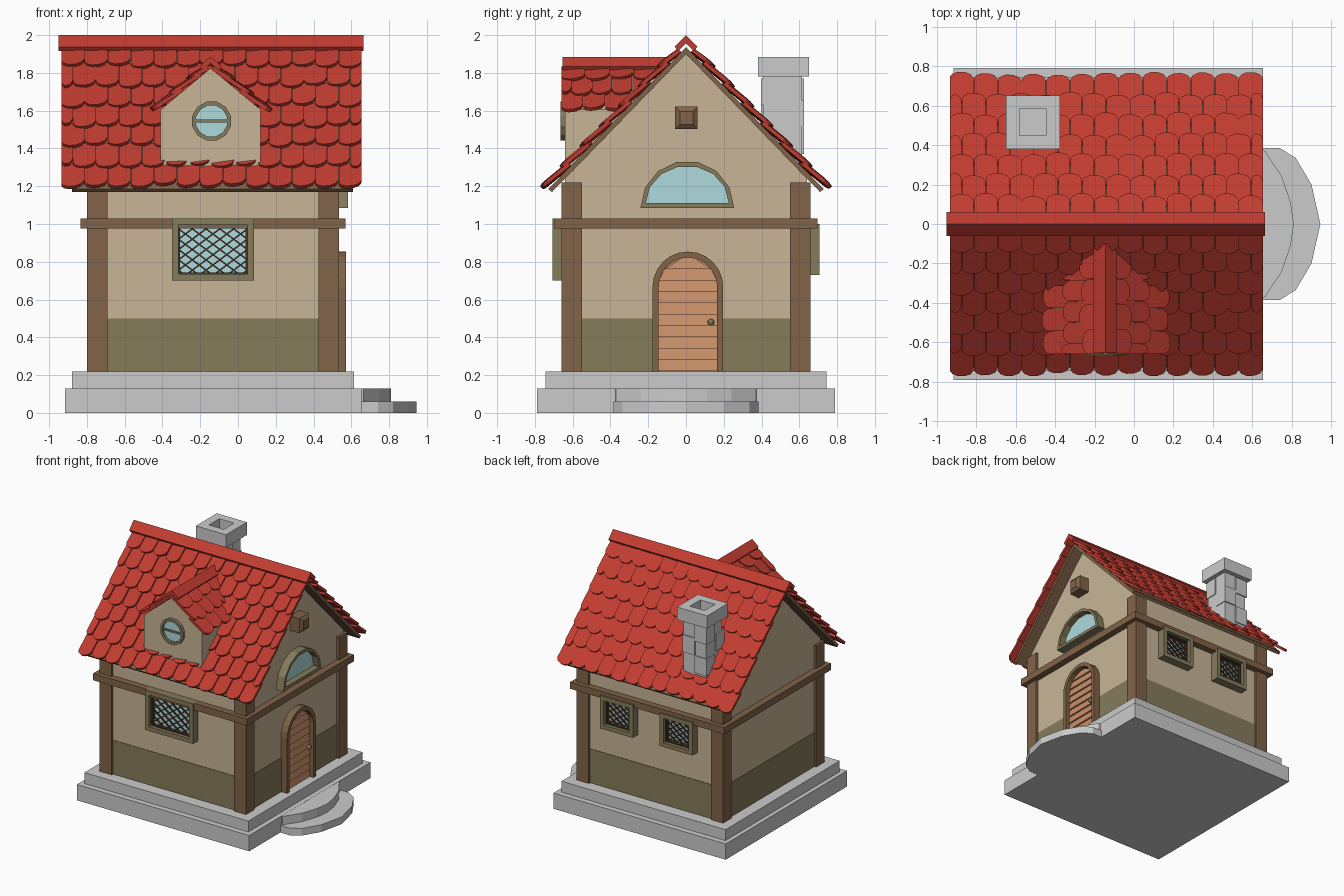
import bpy, bmesh, random
from math import sin, cos, pi, atan, radians
from mathutils import Vector

if "Cube" in bpy.data.objects:
    bpy.data.objects.remove(bpy.data.objects["Cube"])

random.seed(4)
CX = -0.1325            # middle of the house along x


def material(name, r, g, b):
    m = bpy.data.materials.new(name)
    m.diffuse_color = (r, g, b, 1)
    m.use_nodes = True
    m.node_tree.nodes["Principled BSDF"].inputs["Base Color"].default_value = m.diffuse_color
    return m


RED = material("roof_red", 0.53, 0.045, 0.03)
CREAM = material("plaster", 0.58, 0.46, 0.31)
OLIVE = material("olive", 0.235, 0.20, 0.105)
BROWN = material("timber", 0.22, 0.125, 0.065)
DARK = material("dark_timber", 0.07, 0.04, 0.022)
GLASS = material("glass", 0.43, 0.70, 0.72)
DOOR = material("door_wood", 0.58, 0.28, 0.145)


def finish(name, bm, mat=None):
    bmesh.ops.recalc_face_normals(bm, faces=bm.faces)
    me = bpy.data.meshes.new(name)
    bm.to_mesh(me)
    bm.free()
    ob = bpy.data.objects.new(name, me)
    bpy.context.collection.objects.link(ob)
    if mat:
        me.materials.append(mat)
    return ob


def place(axis, p, d):
    """2D point p plus depth d along axis -> 3D."""
    return {"x": (d, p[0], p[1]), "y": (p[0], d, p[1]), "z": (p[0], p[1], d)}[axis]


def loft(bm, a, b):
    """Closed solid between two equal loops."""
    va, vb = [bm.verts.new(p) for p in a], [bm.verts.new(p) for p in b]
    bm.faces.new(va)
    bm.faces.new(vb)
    for i in range(len(va)):
        j = (i + 1) % len(va)
        bm.faces.new((va[i], va[j], vb[j], vb[i]))


def prism(name, axis, pts, d0, d1, mat=None):
    bm = bmesh.new()
    loft(bm, [place(axis, p, d0) for p in pts], [place(axis, p, d1) for p in pts])
    return finish(name, bm, mat)


def rect(x0, x1, y0, y1):
    return [(x0, y0), (x1, y0), (x1, y1), (x0, y1)]


def box(name, x0, x1, y0, y1, z0, z1, mat=None):
    return prism(name, "z", rect(x0, x1, y0, y1), z0, z1, mat)


def ring(name, axis, outer, inner, d0, d1, mat=None, closed=True):
    """Frame between two matching outlines; open ones get end caps."""
    bm = bmesh.new()
    n = len(outer)
    s = [[bm.verts.new(place(axis, l[i], d)) for l, d in
          ((outer, d0), (outer, d1), (inner, d1), (inner, d0))] for i in range(n)]
    for i in range(n if closed else n - 1):
        a, b = s[i], s[(i + 1) % n]
        for k in range(4):
            m = (k + 1) % 4
            bm.faces.new((a[k], a[m], b[m], b[k]))
    if not closed:
        bm.faces.new(s[0])
        bm.faces.new(s[-1])
    return finish(name, bm, mat)


def arc(cx, cz, rx, rz, n, a0=0.0, a1=pi):
    return [(cx + rx * cos(a0 + (a1 - a0) * i / n), cz + rz * sin(a0 + (a1 - a0) * i / n)) for i in range(n + 1)]


def tiles(name, origin, u, v, rows, step, base, span):
    """Overlapping rounded shingles: u along the ridge, v down the slope."""
    o, u, v = Vector(origin), Vector(u), Vector(v)
    n = u.cross(v)
    n = n if n.z > 0 else -n
    bm = bmesh.new()
    for r in range(rows):
        a, b = span(r)
        count = max(1, round((b - a) / 0.122))
        w = (b - a) / count
        cuts = [a + i * w for i in range(count + 1)]
        if r % 2:
            cuts = [a] + [a + (i + 0.5) * w for i in range(count)] + [b]
        for c0, c1 in zip(cuts, cuts[1:]):
            h, mid = (c1 - c0) / 2 - 0.001, (c0 + c1) / 2
            end = (r + 1) * step + random.uniform(-0.012, 0.012)
            top = max(0.01, end - 0.19)
            L = end - top
            roll = random.uniform(0.03, 0.12)
            shape = [(-1, 0), (1, 0), (1, L - 0.045), (0.75, L - 0.018), (0.25, L - 0.003),
                     (-0.35, L), (-0.8, L - 0.012), (-1, L - 0.03)]
            loops = [[o + u * (mid + x * h) + v * (top + y)
                      + n * (base + t + 0.022 * y / L + roll * x * h) for x, y in shape]
                     for t in (0, 0.021)]
            loft(bm, *loops)
    return finish(name, bm, RED)


# stone base and rounded entrance steps
box("base_lower", -0.915, 0.655, -0.79, 0.79, 0, 0.13)
box("base_upper", -0.88, 0.615, -0.743, 0.743, 0.13, 0.22)
for name, half, top in (
        ("step_lower", [(0.62, 0.385), (0.74, 0.385), (0.82, 0.335), (0.90, 0.20)], 0.06),
        ("step_upper", [(0.62, 0.38), (0.665, 0.37), (0.75, 0.24), (0.795, 0.11)], 0.13)):
    tip = [(0.945 if top < 0.1 else 0.81, 0)]
    prism(name, "z", half + tip + [(x, -y) for x, y in reversed(half)], 0, top - 0.001)

# walls, wainscot, posts and the timber band
prism("walls", "x", [(-0.64, 0.22), (0.64, 0.22), (0.64, 1.24), (0, 1.9), (-0.64, 1.24)], -0.78, 0.515, CREAM)
ring("wainscot", "z", rect(-0.784, 0.519, -0.644, 0.644), rect(-0.77, 0.505, -0.63, 0.63), 0.22, 0.5, OLIVE)
for x in (-0.80, 0.425):
    for y in (-0.66, 0.55):
        box("corner_post", x, x + 0.11, y, y + 0.11, 0.22, 1.22, BROWN)
ring("timber_band", "z", rect(-0.835, 0.57, -0.695, 0.695), rect(-0.77, 0.505, -0.63, 0.63), 0.975, 1.03, BROWN)

# main roof: boards, shingles, ridge cap
A = atan(1.03)
for s, side in ((-1, "front"), (1, "back")):
    v, n = Vector((0, s * cos(A), -sin(A))), Vector((0, s * sin(A), cos(A)))
    o = Vector((0, 0, 1.9))
    pts = [o, o + v * 1.02, o + v * 1.02 + n * 0.025, Vector((0, 0, 1.9 + 0.025 / cos(A)))]
    prism("roof_boards_" + side, "x", [(p.y, p.z) for p in pts], -0.88, 0.61, BROWN)
    tiles("roof_tiles_" + side, o, (1, 0, 0), v, 7, 0.147, 0.024, lambda r: (-0.935, 0.655))
prism("roof_ridge", "x", [(0, 2.0), (0.06, 1.938), (0.042, 1.915), (0, 1.957), (-0.042, 1.915), (-0.06, 1.938)],
      -0.95, 0.665, RED)

# dormer: walls, shingles, ridge, round window
DX = -0.145
prism("dormer_walls", "y", [(DX - 0.265, 1.28), (DX + 0.265, 1.28), (DX + 0.265, 1.605), (DX, 1.825),
                            (DX - 0.265, 1.605)], -0.64, -0.15, CREAM)
D = atan(0.83)
for s, side in ((-1, "left"), (1, "right")):
    tiles("dormer_tiles_" + side, (DX, 0, 1.825), (0, 1, 0), (s * cos(D), 0, -sin(D)), 3, 0.128, 0.001,
          lambda r: (-0.66, -0.15 - 0.08 * r))
prism("dormer_ridge", "y", [(DX, 1.885), (DX + 0.06, 1.835), (DX + 0.045, 1.812), (DX, 1.85),
                            (DX - 0.045, 1.812), (DX - 0.06, 1.835)], -0.655, -0.1, RED)
circle = lambda r: arc(DX + 0.005, 1.545, r, r, 12, pi / 12, 2 * pi + pi / 12)[:-1]
ring("dormer_window_frame", "y", circle(0.106), circle(0.085), -0.665, -0.62, OLIVE)
prism("dormer_window_glass", "y", circle(0.09), -0.646, -0.63, GLASS)
box("dormer_window_bar", DX - 0.08, DX + 0.09, -0.658, -0.64, 1.538, 1.552, OLIVE)


# lattice windows
def window(name, cx, cz, w, h, s, cell):
    grow = lambda d: rect(cx - w / 2 - d, cx + w / 2 + d, cz - h / 2 - d, cz + h / 2 + d)
    ring(name + "_frame", "y", grow(0), grow(-0.035), s * 0.62, s * 0.708, OLIVE)
    ring(name + "_inner_frame", "y", grow(-0.034), grow(-0.044), s * 0.62, s * 0.68, DARK)
    prism(name + "_glass", "y", grow(-0.03), s * 0.62, s * 0.65, GLASS)
    bm = bmesh.new()
    hw, hh, k = w / 2 - 0.036, h / 2 - 0.036, 0.75
    for i in range(-12, 13):
        c = (i + 0.5) * cell * k
        x0, x1 = max(-hw, (-hh - c) / k), min(hw, (hh - c) / k)
        if x1 - x0 < 0.01:
            continue
        for m in (-1, 1):
            quad = [(cx + m * x, cz + k * x + c + t) for x, t in
                    ((x0, -0.005), (x1, -0.005), (x1, 0.005), (x0, 0.005))]
            loft(bm, [place("y", p, s * 0.648) for p in quad], [place("y", p, s * (0.664 + m * 0.002)) for p in quad])
    finish(name + "_lattice", bm, DARK)


window("front_window", CX, 0.865, 0.435, 0.33, -1, 0.073)
for dx, side in ((-0.272, "left"), (0.272, "right")):
    window("back_window_" + side, CX + dx, 0.865, 0.30, 0.27, 1, 0.06)

# half-round gable window and beam end
fan_out, fan_in = arc(0.007, 1.085, 0.248, 0.25, 7), arc(0.007, 1.11, 0.22, 0.198, 7)
ring("gable_window_frame", "x", fan_out, fan_in, 0.5, 0.582, OLIVE)
prism("gable_window_glass", "x", fan_in, 0.5, 0.53, GLASS)
sq = lambda r, x: [place("x", p, x) for p in rect(0.002 - r, 0.002 + r, 1.562 - r, 1.562 + r)]
box("beam_end", 0.5, 0.6, -0.058, 0.062, 1.502, 1.622, BROWN)
bm = bmesh.new()
loft(bm, sq(0.06, 0.6), sq(0.034, 0.62))
finish("beam_tip", bm, BROWN)

# arched door: frame, lapped planks, knob
DY, SPRING = 0.01, 0.667
arch = lambda r: [(DY + r, 0.22)] + arc(DY, SPRING, r, r, 12) + [(DY - r, 0.22)]
ring("door_frame", "x", arch(0.187), arch(0.155), 0.5, 0.572, BROWN, closed=False)
prism("door_backing", "x", arch(0.158), 0.5, 0.524, DOOR)
half = lambda z: 0.156 if z < SPRING else max(0.02, (0.156 ** 2 - (z - SPRING) ** 2) ** 0.5 if z - SPRING < 0.156 else 0.02)
bm = bmesh.new()
for i in range(10):
    z0, z1 = 0.222 + i * 0.06, 0.28 + i * 0.06
    z1 = min(z1, 0.822)
    a, b = half(z0), half(z1)
    outer = [(0.542, DY - a, z0), (0.542, DY + a, z0), (0.53, DY + b, z1), (0.53, DY - b, z1)]
    loft(bm, outer, [(0.515, y, z) for x, y, z in outer])
finish("door_planks", bm, DOOR)
bm = bmesh.new()
bmesh.ops.create_uvsphere(bm, u_segments=10, v_segments=6, radius=0.018)
bmesh.ops.translate(bm, verts=bm.verts, vec=(0.556, 0.132, 0.48))
finish("door_knob", bm, OLIVE)

# chimney with hollow cap and raised stones
box("chimney_shaft", -0.615, -0.41, 0.41, 0.615, 1.25, 1.79)
ring("chimney_cap", "z", rect(-0.65, -0.375, 0.38, 0.652), rect(-0.58, -0.445, 0.45, 0.585), 1.78, 1.885)
for x, y, z in ((-0.46, 0.57, 1.585), (-0.57, 0.57, 1.70), (-0.57, 0.45, 1.60), (-0.46, 0.45, 1.70), (-0.57, 0.57, 1.44)):
    box("chimney_stone", x - 0.056, x + 0.056, y - 0.054, y + 0.054, z - 0.07, z + 0.07)
